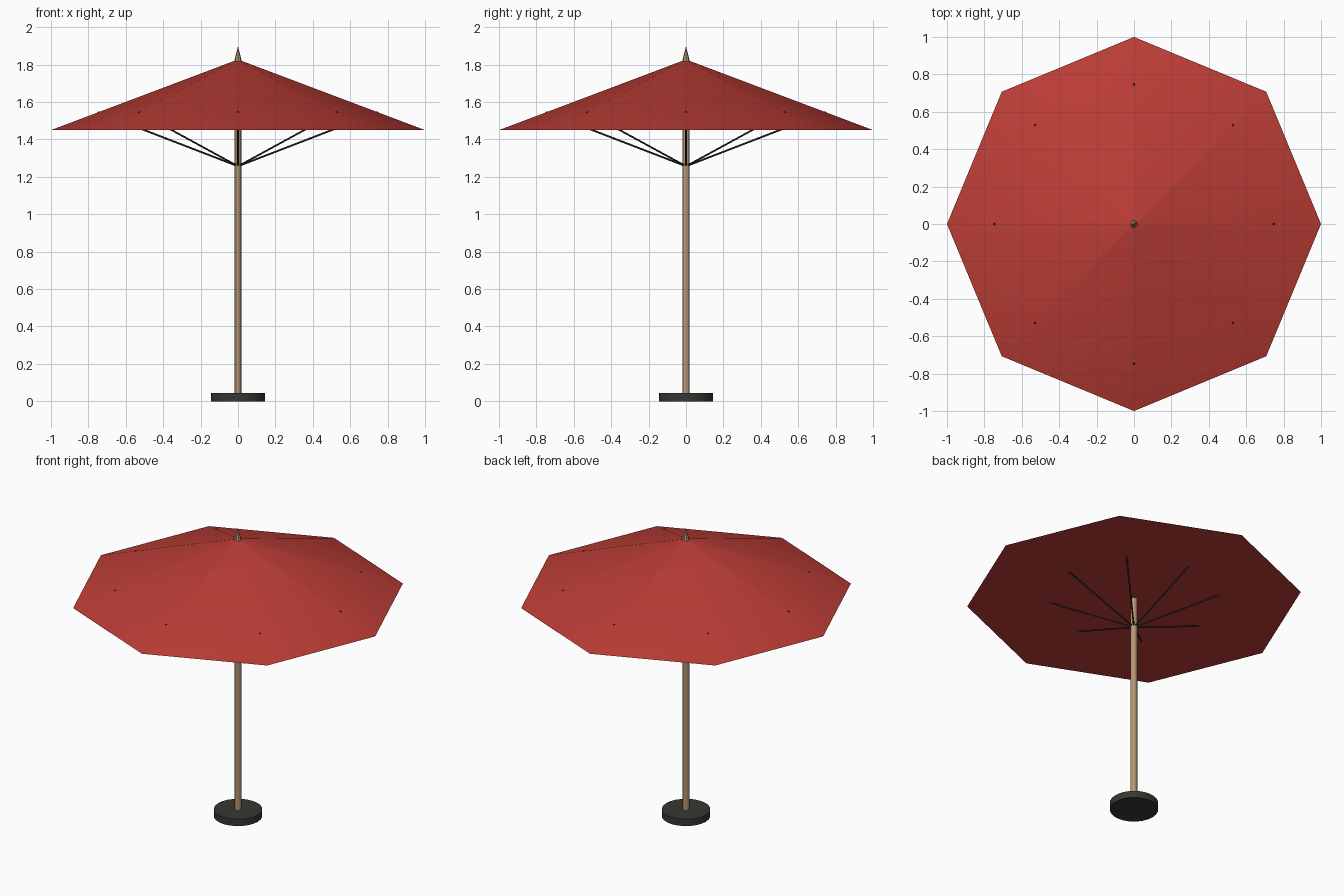
import bpy
from math import radians, pi
from mathutils import Matrix, Vector

cube = bpy.data.objects.get("Cube")
if cube:
    bpy.data.objects.remove(cube, do_unlink=True)


def material(name, rgb):
    mat = bpy.data.materials.new(name)
    mat.use_nodes = True
    colour = (*rgb, 1)
    mat.diffuse_color = colour
    mat.node_tree.nodes["Principled BSDF"].inputs["Base Color"].default_value = colour
    return mat


def finish(name, mat):
    obj = bpy.context.object
    obj.name = name
    obj.data.materials.append(mat)
    bpy.ops.object.transform_apply(location=True, rotation=True, scale=True)
    bpy.ops.object.shade_smooth_by_angle(angle=radians(30))
    return obj


def frustum(name, mat, sides, r_low, r_high, z_low, z_high):
    """Upright tapered prism between two heights."""
    bpy.ops.mesh.primitive_cone_add(
        vertices=sides, radius1=r_low, radius2=r_high,
        depth=z_high - z_low, location=(0, 0, (z_low + z_high) / 2))
    return finish(name, mat)


def rod(name, mat, start, end, radius):
    """Thin round bar between two points."""
    axis = end - start
    bpy.ops.mesh.primitive_cylinder_add(
        vertices=8, radius=radius, depth=axis.length,
        location=(start + end) / 2,
        rotation=axis.to_track_quat("Z", "Y").to_euler())
    return finish(name, mat)


red = material("red fabric", (0.50, 0.046, 0.036))
wood = material("light wood", (0.48, 0.32, 0.18))
dark = material("dark metal", (0.038, 0.038, 0.032))

# Weighted foot and pole
frustum("base", dark, 24, 0.145, 0.145, 0, 0.045)
frustum("pole", wood, 12, 0.02, 0.02, 0.045, 1.81)

# Eight-sided canopy with a flat underside, and the pointed finial on top
frustum("canopy", red, 8, 1.0, 0.02, 1.45, 1.82)
frustum("finial", wood, 8, 0.022, 0, 1.81, 1.90)

# Struts fanning out from the pole, their tips just piercing the canopy
for i in range(8):
    turn = Matrix.Rotation(i * pi / 4, 3, "Z")
    rod(f"strut_{i + 1}", dark, turn @ Vector((0, 0, 1.257)),
        turn @ Vector((0.75, 0, 1.546)), 0.005)
